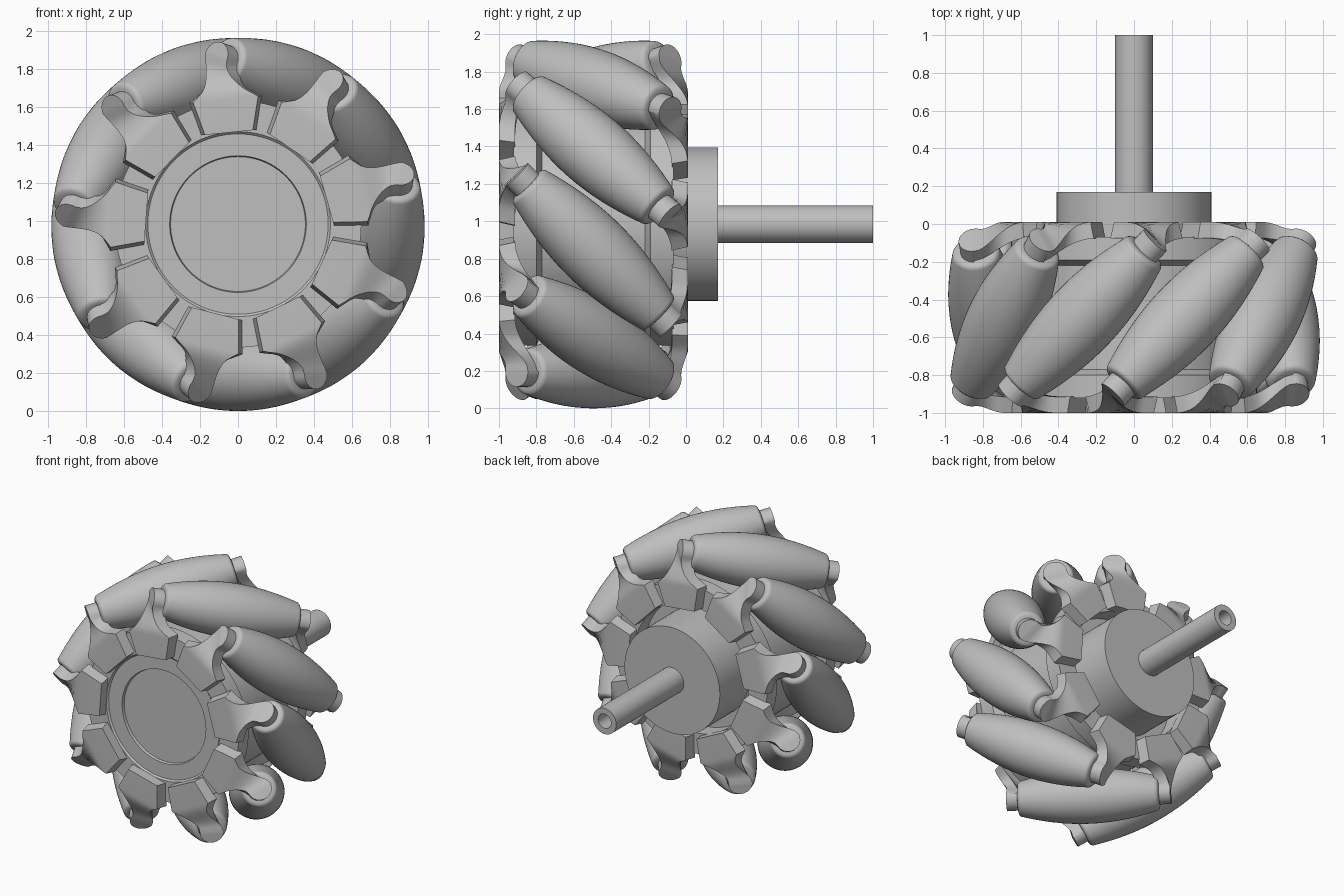
import bpy, bmesh, math
from mathutils import Vector, Matrix

if "Cube" in bpy.data.objects:
    bpy.data.objects.remove(bpy.data.objects["Cube"])

grey = bpy.data.materials.new("plain_grey")
grey.use_nodes = True
COLOUR = (0.52, 0.52, 0.52, 1)
grey.diffuse_color = COLOUR
grey.node_tree.nodes["Principled BSDF"].inputs["Base Color"].default_value = COLOUR

COUNT = 9
RIM, ORBIT = 0.985, 0.79          # wheel radius, roller centre radius
AXLE = Vector((0, 0, RIM))
MID = Vector((0, -0.495, RIM))    # middle of the wheel


def finish(bm, name, angle=35):
    bmesh.ops.remove_doubles(bm, verts=bm.verts, dist=1e-5)
    bmesh.ops.recalc_face_normals(bm, faces=bm.faces)
    mesh = bpy.data.meshes.new(name)
    bm.to_mesh(mesh)
    bm.free()
    mesh.materials.append(grey)
    obj = bpy.data.objects.new(name, mesh)
    bpy.context.collection.objects.link(obj)
    bpy.ops.object.select_all(action="DESELECT")
    obj.select_set(True)
    bpy.context.view_layer.objects.active = obj
    bpy.ops.object.shade_smooth_by_angle(angle=math.radians(angle))
    return obj


def lathe(name, profile, steps=64):
    """Turn (radius, y) points round the y axis."""
    bm = bmesh.new()
    verts = [bm.verts.new((r, y, 0)) for r, y in profile]
    edges = [bm.edges.new(pair) for pair in zip(verts, verts[1:])]
    bmesh.ops.spin(bm, geom=verts + edges, cent=(0, 0, 0), axis=(0, 1, 0),
                   angle=math.tau, steps=steps, use_merge=True)
    return finish(bm, name)


def ring_of(obj, base):
    """Place copies of a part round the wheel."""
    for k in range(COUNT):
        part = obj if k == 0 else obj.copy()
        if k:
            bpy.context.collection.objects.link(part)
        turn = Matrix.Rotation(math.radians(20 + 360 * k / COUNT), 4, "Y")
        part.matrix_world = Matrix.Translation(MID) @ turn @ base
        part.name = f"{obj.data.name}_{k + 1}"


# Centre: drum with flanged ends and a recessed front cap, rear hub, hollow shaft
front_cap = [(0, -0.89), (0.355, -0.89), (0.36, -0.91), (0.475, -0.91), (0.487, -0.922)]
flanges = [(0.65, -0.922), (0.65, -0.8), (0.58, -0.77),
           (0.58, -0.22), (0.65, -0.19), (0.65, -0.068)]
rear_well = [(0.49, -0.068), (0.49, -0.2), (0, -0.2)]
lathe("drum", front_cap + flanges + rear_well, 96).location = AXLE
lathe("rear_hub", [(0, -0.21), (0.41, -0.21), (0.41, 0.17), (0, 0.17)], 96).location = AXLE
lathe("shaft", [(0, 0.1), (0.1, 0.1), (0.1, 1), (0.055, 1), (0.055, 0.7), (0, 0.7)]).location = AXLE

# Barrel roller whose bulge follows the wheel rim
HALF = 0.475
barrel = []
for i in range(25):
    s = HALF * (i / 12 - 1)
    barrel.append((RIM - math.hypot(ORBIT, s * math.sqrt(0.5)), s))
end = barrel[0][0]
lip = [(0, 0.5), (end - 0.03, 0.5), (end - 0.013, 0.495), (end - 0.003, 0.485)]
profile = [(r, -s) for r, s in lip] + barrel + lip[::-1]
slant = Matrix.Rotation(math.radians(-45), 4, "Z")
seat = Matrix.Translation((0, 0, ORBIT)) @ slant
ring_of(lathe("roller", profile, 48), seat)
ring_of(lathe("roller_pin", [(0, -0.55), (0.072, -0.55), (0.072, 0.55), (0, 0.55)], 32), seat)


def arm():
    """Plate segment that narrows, twists and ends in a round roller tab."""
    pin = Vector((-0.38, -0.38, ORBIT))
    lean = math.atan2(-pin.x, ORBIT)
    radial = Vector((-math.sin(lean), 0, math.cos(lean)))
    tangent = Vector((math.cos(lean), 0, math.sin(lean)))
    tab_side = Vector((1, -1, 0)).normalized()
    reach = math.hypot(pin.x, ORBIT)
    flat = Vector((0, -0.462, 0))

    # Stations: (centre, half width, side direction, flare of the inner face)
    stations = [(flat + radial * 0.485, 0.127, tangent, 0.02),
                (flat + radial * 0.66, 0.172, tangent, 0.02)]
    widths = [0.145, 0.118, 0.1, 0.089, 0.082, 0.079, 0.079, 0.08, 0.082, 0.085]
    for i, half in enumerate(widths, 1):
        t = i / len(widths)
        blend = t * t * (3 - 2 * t)
        centre = radial * (0.66 + (reach - 0.66) * t)
        centre.y = flat.y + (pin.y - flat.y) * blend
        stations.append((centre, half, tangent.lerp(tab_side, blend).normalized(),
                         0.02 * max(0, 1 - 3 * t)))
    for i in range(1, 9):
        a = math.radians(10.8 * i)
        stations.append((pin + Vector((0, 0, 0.08 * math.sin(a))),
                         max(0.085 * math.cos(a), 0.006), tab_side, 0))

    bm = bmesh.new()
    rings = []
    for centre, half, side, flare in stations:
        along = Vector((0, 0, 1)) if side == tab_side else radial
        thick = along.cross(side).normalized() * 0.043
        corners = [centre + side * (half + flare * (v > 0)) * u + thick * v
                   for u, v in ((-1, -1), (1, -1), (1, 1), (-1, 1))]
        rings.append([bm.verts.new(c) for c in corners])
    for a, b in zip(rings, rings[1:]):
        for j in range(4):
            bm.faces.new((a[j], a[(j + 1) % 4], b[(j + 1) % 4], b[j]))
    bm.faces.new(rings[0])
    bm.faces.new(rings[-1])
    return bm


# The rear arms are the front ones turned half round each roller's radius
ring_of(finish(arm(), "front_arm"), Matrix.Identity(4))
ring_of(finish(arm(), "rear_arm"), Matrix.Rotation(math.pi, 4, "Z"))
